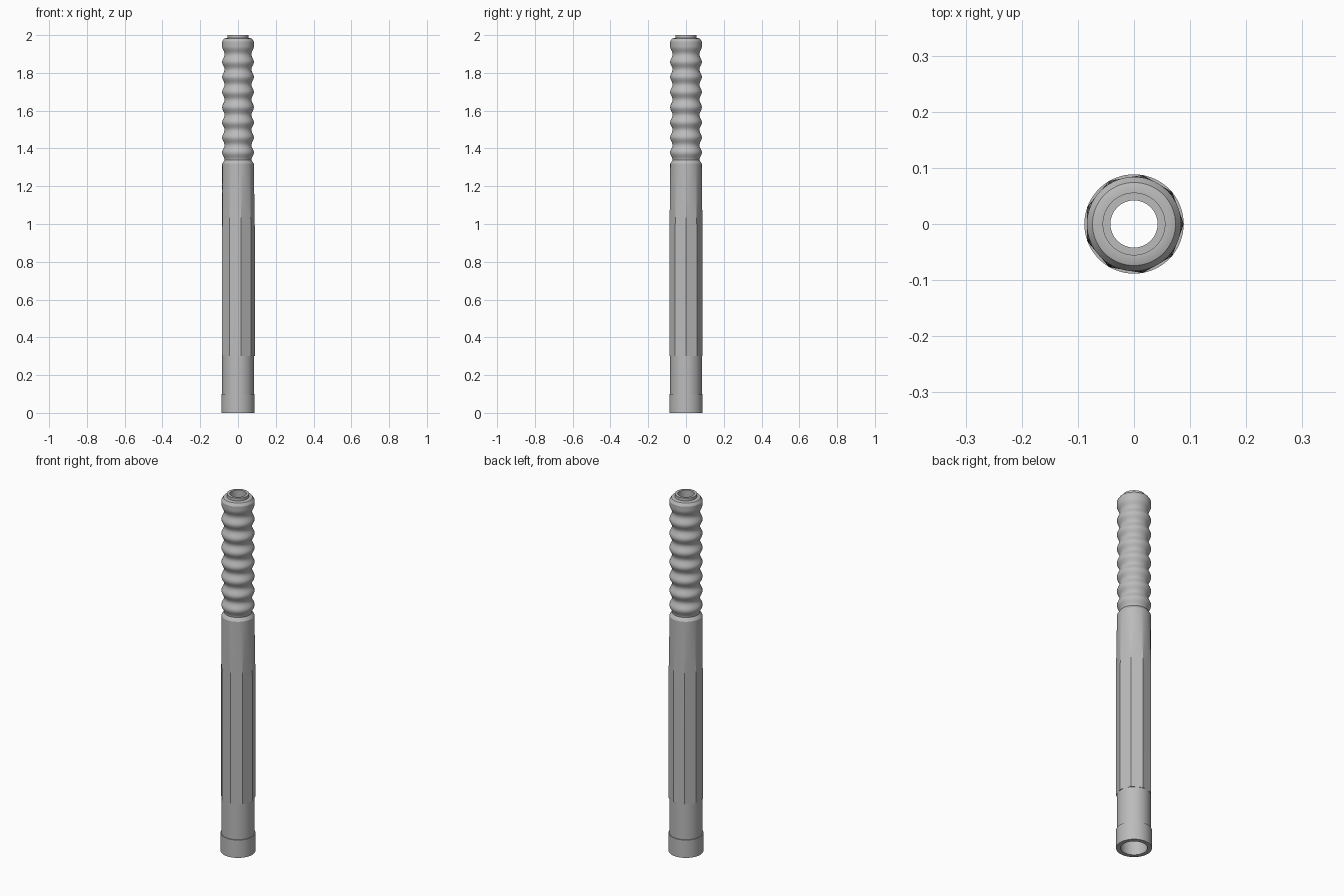
import bpy, bmesh, math

cube = bpy.data.objects.get("Cube")
if cube:
    bpy.data.objects.remove(cube, do_unlink=True)

SEG = 72       # segments around, a multiple of the flats
FLATS = 9
R = 0.0835     # tube radius, also the distance to the flats
BORE = 0.066
HOLE = 0.042

grey = bpy.data.materials.new("metal_grey")
grey.use_nodes = True
colour = (0.5, 0.5, 0.5, 1)
grey.diffuse_color = colour
grey.node_tree.nodes["Principled BSDF"].inputs["Base Color"].default_value = colour


def lathe(name, rings, closed=False):
    """Sweep (radius, z, flatness) rings; flatness 1 gives a nine-sided section."""
    bm = bmesh.new()
    step = 2 * math.pi / FLATS
    loops = []
    for r, z, flat in rings:
        loop = []
        for i in range(SEG):
            a = 2 * math.pi * i / SEG
            off = a % step - step / 2
            rad = r * (1 + flat * (1 / math.cos(off) - 1))
            loop.append(bm.verts.new((rad * math.cos(a), rad * math.sin(a), z)))
        loops.append(loop)
    pairs = list(zip(loops, loops[1:]))
    if closed:
        pairs.append((loops[-1], loops[0]))
    for low, high in pairs:
        for i in range(SEG):
            j = (i + 1) % SEG
            bm.faces.new((low[i], low[j], high[j], high[i]))
    bmesh.ops.recalc_face_normals(bm, faces=bm.faces)
    mesh = bpy.data.meshes.new(name)
    bm.to_mesh(mesh)
    bm.free()
    mesh.materials.append(grey)
    obj = bpy.data.objects.new(name, mesh)
    bpy.context.collection.objects.link(obj)
    bpy.ops.object.select_all(action='DESELECT')
    obj.select_set(True)
    bpy.context.view_layer.objects.active = obj
    bpy.ops.object.shade_smooth_by_angle(angle=math.radians(28))
    return obj


def ring(r, z, flat=0):
    return (r, z, flat)


# Base collar and plain lower tube
outer = [ring(BORE, 0), ring(0.0885, 0), ring(0.0885, 0.1), ring(R, 0.1), ring(R, 0.3)]

# Nine-sided grip, blending back to round near its top
outer += [ring(R, 0.3, 1), ring(R, 0.98, 1)]
for k in range(1, 9):
    t = k / 8
    outer.append(ring(R, 0.98 + 0.34 * t, 1 - t))

# Wavy neck: valleys at every pitch
pitch, first, waves = 0.08, 1.338, 7
mid, amp = 0.0775, 0.0065
steps = 12
for k in range(waves * steps + 1):
    t = k / steps
    outer.append(ring(mid - amp * math.cos(2 * math.pi * t), first + pitch * t))

# Last rise into the top rim, then shoulder and mouth
top_valley = first + pitch * waves
for k in range(1, 7):
    t = k / 6
    outer.append(ring(mid - amp * math.cos(math.pi * t), top_valley + 0.042 * t))
outer += [ring(0.084, 1.965), ring(0.074, 1.981), ring(0.065, 1.984), ring(0.056, 1.984),
          ring(0.056, 2), ring(HOLE, 2)]

# Inside: narrow hole above, wide bore below
inner = [ring(HOLE, 1.3), ring(BORE, 1.3)]

lathe("hollow_handle", outer + inner, closed=True)
